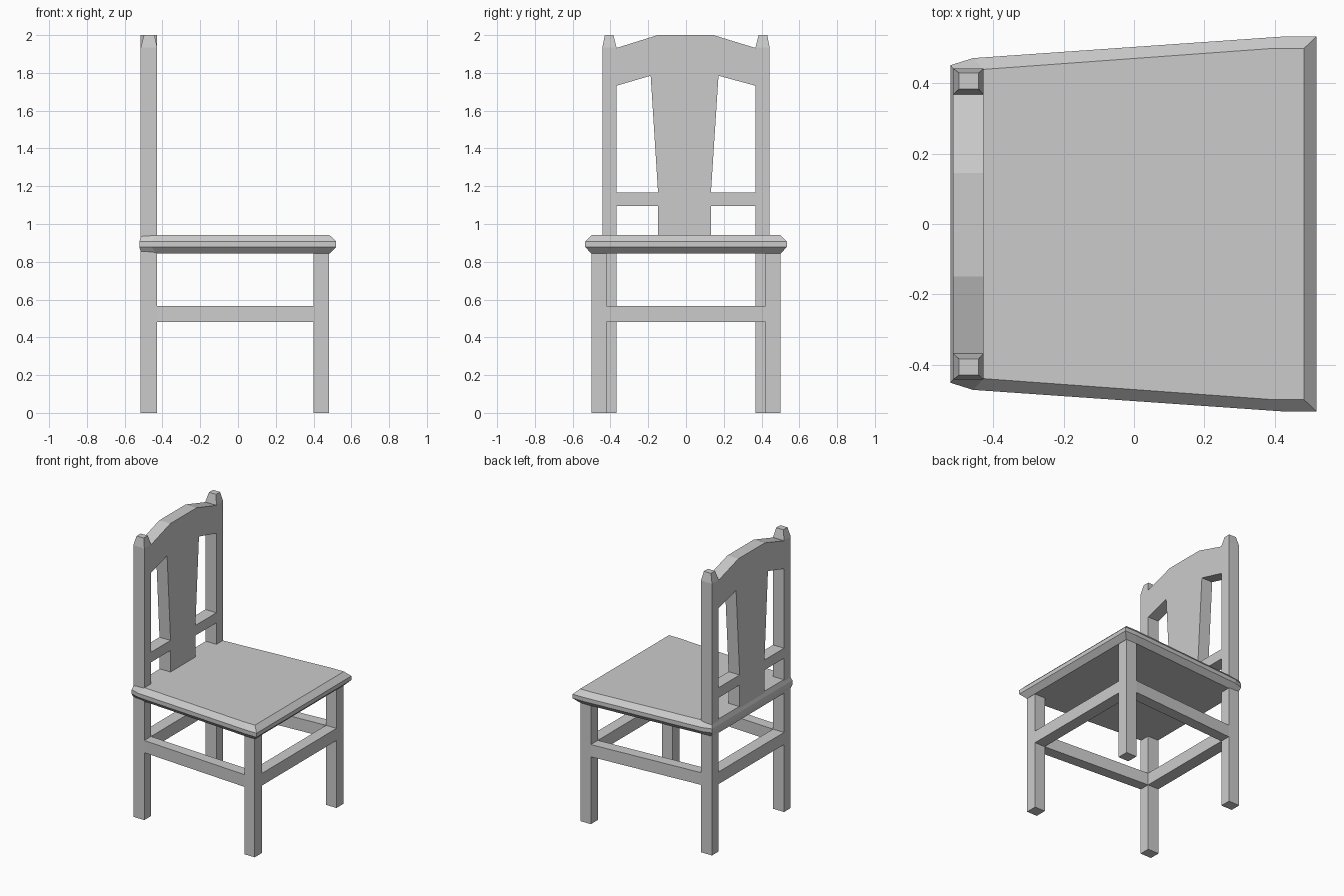
import bpy
import bmesh

if "Cube" in bpy.data.objects:
    bpy.data.objects.remove(bpy.data.objects["Cube"])


def loft(name, rings):
    """Solid through a stack of equal-length point rings, capped at both ends."""
    bm = bmesh.new()
    loops = [[bm.verts.new(p) for p in ring] for ring in rings]
    n = len(rings[0])
    for a, b in zip(loops, loops[1:]):
        for i in range(n):
            j = (i + 1) % n
            bm.faces.new((a[i], a[j], b[j], b[i]))
    bm.faces.new(loops[0][::-1])
    bm.faces.new(loops[-1])
    bmesh.ops.recalc_face_normals(bm, faces=bm.faces)
    mesh = bpy.data.meshes.new(name)
    bm.to_mesh(mesh)
    bm.free()
    obj = bpy.data.objects.new(name, mesh)
    bpy.context.collection.objects.link(obj)
    return obj


def flat(points, z):
    return [(x, y, z) for x, y in points]


def rect(x0, x1, y0, y1):
    return [(x0, y0), (x1, y0), (x1, y1), (x0, y1)]


def prism(name, points, z0, z1):
    return loft(name, [flat(points, z0), flat(points, z1)])


BX0, BX1 = -0.515, -0.428      # back post depth
FX0, FX1 = 0.40, 0.482         # front leg depth
BY0, BY1 = 0.368, 0.443        # back post inner / outer
FY0, FY1 = 0.42, 0.50          # front leg inner / outer
SEAT_TOP = 0.942

# Seat: wider at the front, bevelled rim above and below
half_in = [(-0.512, 0.438), (-0.428, 0.44), (0.40, 0.50), (0.484, 0.50)]
half_out = [(-0.522, 0.452), (-0.458, 0.472), (0.433, 0.534), (0.52, 0.534)]


def mirrored(half):
    return half + [(x, -y) for x, y in reversed(half)]


inner, outer = mirrored(half_in), mirrored(half_out)
loft("seat", [flat(inner, 0.843), flat(outer, 0.878),
              flat(outer, 0.907), flat(inner, SEAT_TOP)])

for side, s in (("left", -1), ("right", 1)):
    # Back posts with tapered tips
    post = rect(BX0, BX1, s * BY0, s * BY1)
    tip = rect(-0.498, -0.442, s * 0.384, s * 0.43)
    loft(f"back_post_{side}", [flat(post, 0), flat(post, 1.935), flat(tip, 2.0)])
    # Front legs
    prism(f"front_leg_{side}", rect(FX0, FX1, s * FY0, s * FY1), 0, 0.85)
    # Side stretchers follow the seat taper
    prism(f"side_stretcher_{side}",
          [(BX1, s * BY0), (FX0, s * FY0), (FX0, s * FY1), (BX1, s * BY1)],
          0.48, 0.567)
    # Lower back rails beside the splat
    y_splat = 0.132 if s > 0 else -0.148
    prism(f"back_rail_{side}", rect(BX0, BX1, y_splat, s * BY0), 1.095, 1.167)

# Front and back stretchers
prism("front_stretcher", rect(FX0, FX1, -FY0, FY0), 0.48, 0.567)
prism("back_stretcher", rect(BX0, BX1, -BY0, BY0), 0.48, 0.567)

# Arched crest and flared splat cut from one board (y, z profile)
profile = [(-BY0, 1.932), (-BY0, 1.732), (-0.187, 1.785), (-0.148, 1.167),
           (-0.148, SEAT_TOP - 0.01), (0.132, SEAT_TOP - 0.01), (0.132, 1.167),
           (0.172, 1.785), (BY0, 1.732), (BY0, 1.932), (0.145, 2.0), (-0.15, 2.0)]
loft("crest_and_splat", [[(x, y, z) for y, z in profile] for x in (BX0, BX1)])
